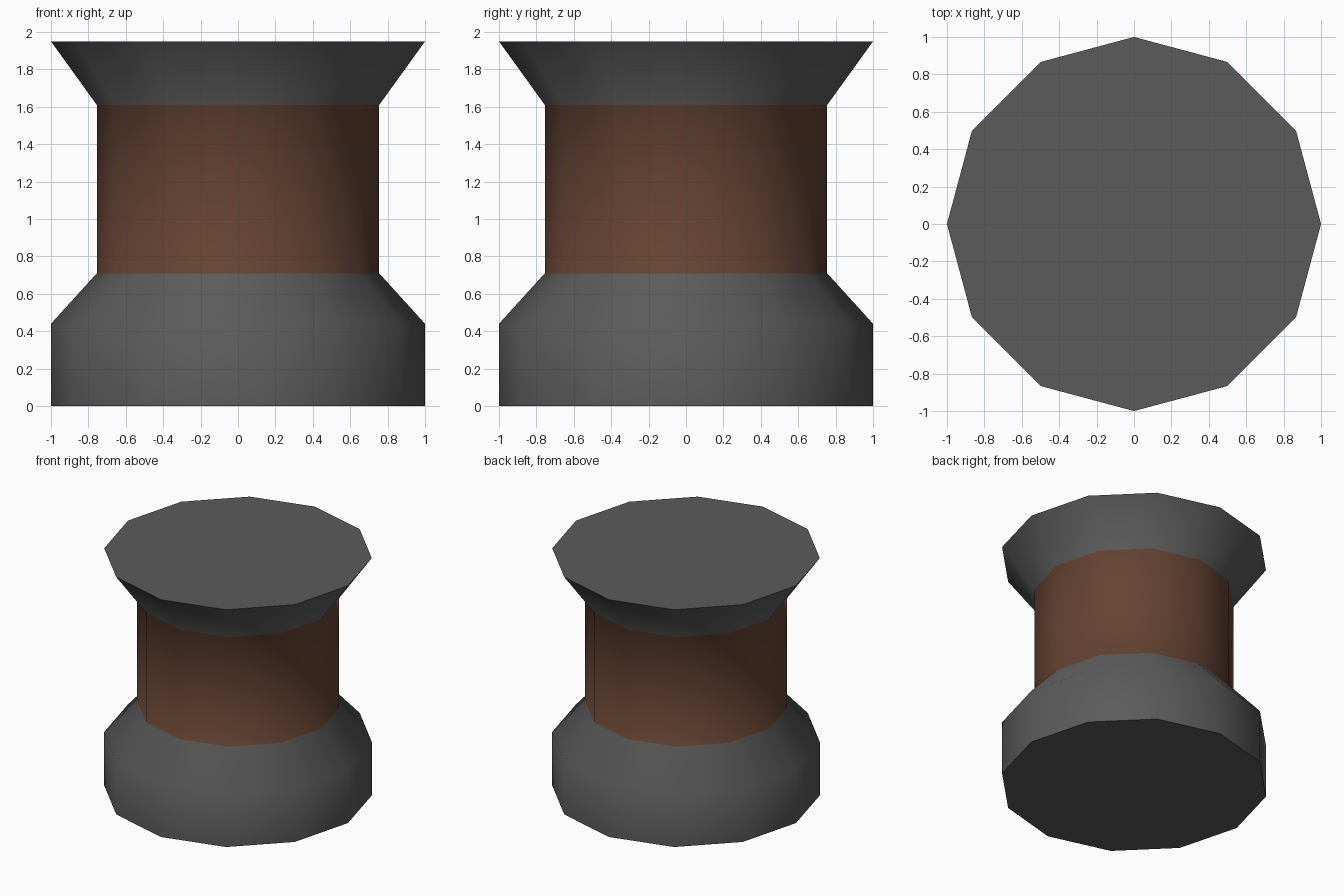
import bpy, bmesh, math

if "Cube" in bpy.data.objects:
    bpy.data.objects.remove(bpy.data.objects["Cube"])

SIDES = 12
# Profile of the spool: (radius, height)
PROFILE = [(1.0, 0.0), (1.0, 0.44), (0.755, 0.71), (0.755, 1.61), (1.0, 1.95)]


def material(name, rgb):
    m = bpy.data.materials.new(name)
    m.diffuse_color = (*rgb, 1.0)
    m.use_nodes = True
    m.node_tree.nodes["Principled BSDF"].inputs["Base Color"].default_value = m.diffuse_color
    return m


mesh = bpy.data.meshes.new("spool_pedestal")
pedestal = bpy.data.objects.new("spool_pedestal", mesh)
bpy.context.collection.objects.link(pedestal)
mesh.materials.append(material("dark_grey", (0.105, 0.105, 0.105)))
mesh.materials.append(material("brown", (0.13, 0.056, 0.032)))

# Rings of the turned profile
bm = bmesh.new()
rings = []
for r, z in PROFILE:
    angles = [2 * math.pi * i / SIDES for i in range(SIDES)]
    rings.append([bm.verts.new((r * math.cos(a), r * math.sin(a), z)) for a in angles])

# Side walls; the neck band is brown
for k, (lo, hi) in enumerate(zip(rings, rings[1:])):
    for i in range(SIDES):
        j = (i + 1) % SIDES
        f = bm.faces.new((lo[i], lo[j], hi[j], hi[i]))
        f.material_index = 1 if k == 2 else 0

# Bottom and top caps
bm.faces.new(rings[0][::-1])
bm.faces.new(rings[-1])
bm.to_mesh(mesh)
bm.free()

# Smooth sides, sharp cap rims
bpy.context.view_layer.objects.active = pedestal
pedestal.select_set(True)
bpy.ops.object.shade_smooth_by_angle(angle=math.radians(60))
